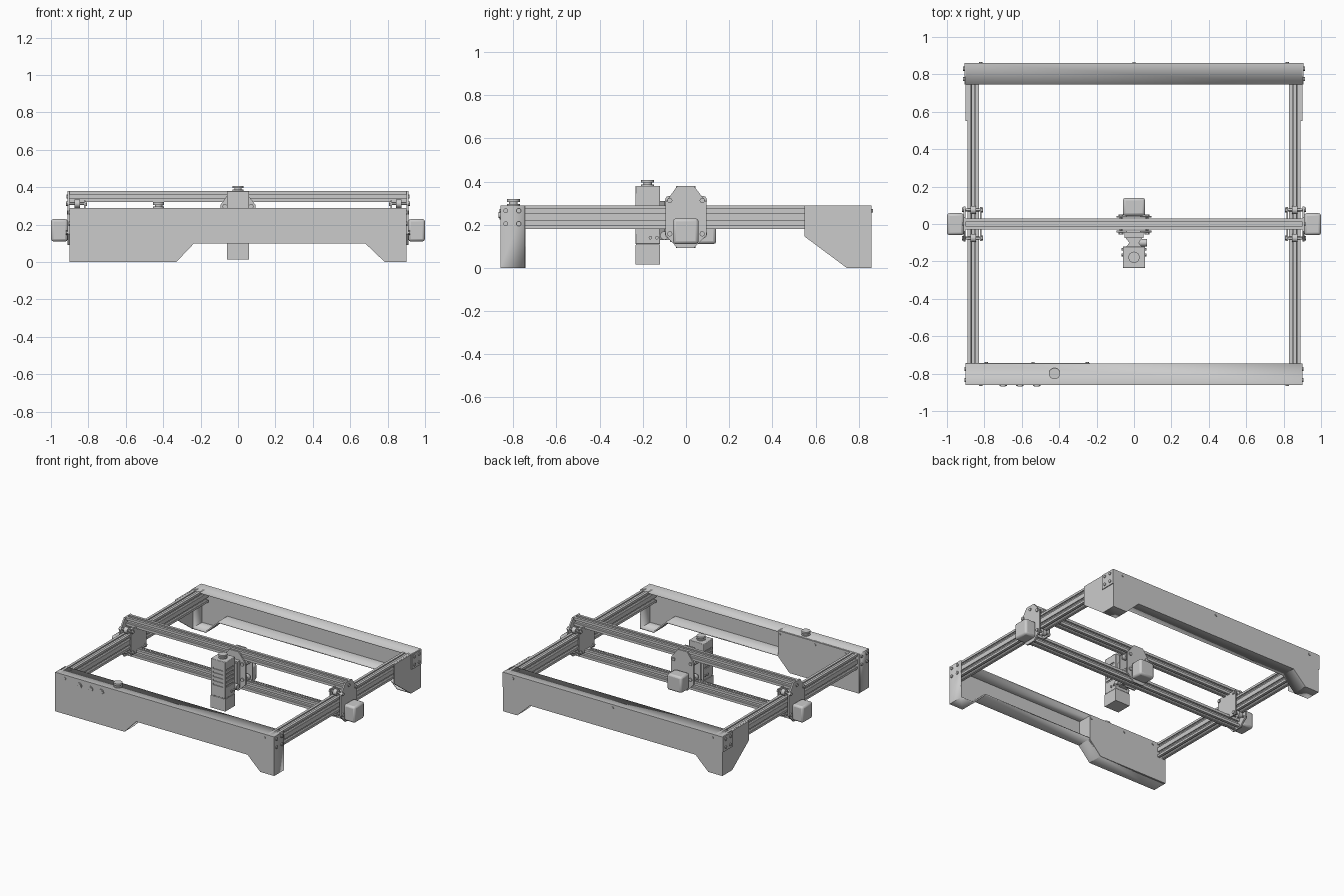
import bpy, bmesh, math
from mathutils import Vector

if "Cube" in bpy.data.objects:
    bpy.data.objects.remove(bpy.data.objects["Cube"])

def place(axis, u, v, w):
    # 2D profile point (u, v) at depth w along the axis
    return {'x': (w, u, v), 'y': (u, w, v), 'z': (u, v, w)}[axis]

def prism(name, pts, axis, lo, hi, open_side=None, wall=0.01, bevel=0):
    bm = bmesh.new()
    a = [bm.verts.new(place(axis, u, v, lo)) for u, v in pts]
    b = [bm.verts.new(place(axis, u, v, hi)) for u, v in pts]
    n = len(pts)
    cap_lo, cap_hi = bm.faces.new(a), bm.faces.new(b)
    for i in range(n):
        j = (i + 1) % n
        bm.faces.new((a[i], a[j], b[j], b[i]))
    bmesh.ops.recalc_face_normals(bm, faces=bm.faces)
    if open_side:
        bmesh.ops.delete(bm, geom=[cap_lo if open_side == 'lo' else cap_hi], context='FACES_ONLY')
    me = bpy.data.meshes.new(name)
    bm.to_mesh(me)
    bm.free()
    ob = bpy.data.objects.new(name, me)
    bpy.context.collection.objects.link(ob)
    if open_side:
        m = ob.modifiers.new("wall", 'SOLIDIFY')
        m.thickness, m.offset, m.use_even_offset = wall, -1, True
    if bevel:
        m = ob.modifiers.new("bevel", 'BEVEL')
        m.width, m.segments = bevel, 2
    return ob

def box(name, x, y, z, bevel=0):
    return prism(name, [(x[0], y[0]), (x[1], y[0]), (x[1], y[1]), (x[0], y[1])], 'z', z[0], z[1], bevel=bevel)

def cyl(name, axis, c, r, lo, hi, n=20):
    pts = [(c[0] + r * math.cos(2 * math.pi * i / n), c[1] + r * math.sin(2 * math.pi * i / n)) for i in range(n)]
    return prism(name, pts, axis, min(lo, hi), max(lo, hi))

def slotted(cx, cy, w, h, u_slots, v_slots):
    # T-slot extrusion outline, counter-clockwise
    notch = [(-.011, 0), (-.011, .006), (-.018, .006), (-.010, .017),
             (.010, .017), (.018, .006), (.011, .006), (.011, 0)]
    edges = [((-w/2, -h/2), (1, 0), w, u_slots), ((w/2, -h/2), (0, 1), h, v_slots),
             ((w/2, h/2), (-1, 0), w, u_slots), ((-w/2, h/2), (0, -1), h, v_slots)]
    pts = []
    for (sx, sy), (dx, dy), ln, slots in edges:
        pts.append((cx + sx, cy + sy))
        for s in slots:
            for t, d in notch:
                k = ln / 2 + s + t
                pts.append((cx + sx + dx*k - dy*d, cy + sy + dy*k + dx*d))
    return pts

# front and back panels: folded channels, open towards the inside
front = [(-.9, 0), (-.33, 0), (-.235, .1), (.68, .1), (.785, 0), (.9, 0), (.9, .29), (-.9, .29)]
back = [(-.9, 0), (-.785, 0), (-.68, .1)] + front[3:]
prism("front_panel", front, 'y', -.86, -.745, open_side='hi')
prism("back_panel", back, 'y', .745, .86, open_side='lo')

# controller housing closing the left part of the front panel
prism("controller_cover", [(-.9, 0), (-.33, 0), (-.235, .1), (-.235, .29), (-.9, .29)], 'y', -.755, -.743)
box("controller_end_wall", (-.245, -.235), (-.855, -.745), (.1, .29))
for x in (-.78, -.53, -.24):
    cyl("cover_screw", 'y', (x - .01, .265), .009, -.743, -.737, 12)

# panel screws
for x in (-.82, .82):
    cyl("front_screw", 'y', (x, .265), .009, -.865, -.86, 12)
for x in (-.82, 0, .82):
    cyl("back_screw", 'y', (x, .265), .009, .86, .866, 12)

# front buttons and stop button
for x in (-.7, -.61, -.52):
    cyl("button_ring", 'y', (x, .245), .02, -.865, -.86)
    cyl("button", 'y', (x, .245), .014, -.868, -.86)
cyl("stop_base", 'z', (-.425, -.8), .03, .29, .296, 24)
cyl("stop_stem", 'z', (-.425, -.8), .02, .296, .306, 24)
cyl("stop_cap", 'z', (-.425, -.8), .03, .306, .32, 24)

# outline shared by the gantry and carriage plates
plate = [(-.04, .092), (.036, .092), (.094, .15), (.094, .305), (.036, .38), (-.04, .38), (-.094, .305), (-.094, .15)]

for s in (-1, 1):
    side = "right" if s > 0 else "left"
    X = lambda a, b: (min(s*a, s*b), max(s*a, s*b))
    # side rail and belt
    prism(side + "_rail", slotted(s*.86, .235, .06, .11, [0], [-.0275, .0275]), 'y', -.84, .84)
    box(side + "_belt", X(.852, .868), (-.75, .75), (.281, .285))
    # rear side plate with corner tab
    prism(side + "_rear_side_plate", [(.745, 0), (.86, 0), (.86, .29), (.55, .29), (.55, .145)], 'x', *X(.891, .901))
    box(side + "_corner_tab", X(.9, .907), (.745, .86), (.178, .288))
    for y in (-.835, -.775, .775, .83):
        for z in (.205, .265):
            cyl(side + "_rail_screw", 'x', (y, z), .011, s*.9, s*(.907 if y < 0 else .913), 12)
    # gantry end plates
    prism(side + "_gantry_outer_plate", plate, 'x', *X(.9, .911))
    prism(side + "_gantry_inner_plate", [(-.09, .14), (.09, .14), (.09, .33), (-.09, .33)], 'x', *X(.815, .824))
    for y in (-.075, .075):
        for z in (.312, .158):
            cyl(side + "_wheel_axle", 'x', (y, z), .008, s*.808, s*.918, 12)
            cyl(side + "_wheel_axle_head", 'x', (y, z), .012, s*.911, s*.92, 12)
            cyl(side + "_wheel_nut", 'x', (y, z), .013, s*.806, s*.815, 6)
            cyl(side + "_wheel", 'x', (y, z), .022, s*.845, s*.875, 24)
    for z in (.35, .13):
        cyl(side + "_beam_screw", 'x', (0, z), .011, s*.911, s*.917, 12)
    # drive motor
    box(side + "_motor", X(.91, 1), (-.06, .058), (.11, .23), bevel=.014)

# gantry beams
for nm, z in (("upper_beam", .35), ("lower_beam", .13)):
    prism(nm, slotted(0, z, .06, .06, [0], [0]), 'x', -.9, .9)

# toothed belt on the lower beam
box("gantry_belt", (-.81, .81), (-.012, .012), (.16, .163))
tooth = box("belt_teeth", (-.8, -.79), (-.012, .012), (.163, .167))
arr = tooth.modifiers.new("repeat", 'ARRAY')
arr.count, arr.use_relative_offset, arr.use_constant_offset = 80, False, True
arr.constant_offset_displace = (.02, 0, 0)

# laser carriage plates, wheels and motor
prism("carriage_front_plate", plate, 'y', -.046, -.036)
prism("carriage_back_plate", plate, 'y', .034, .044)
for x in (-.07, .07):
    for z in (.298, .182):
        cyl("carriage_axle", 'y', (x, z), .008, -.052, .05, 12)
        cyl("carriage_axle_head", 'y', (x, z), .013, -.055, -.046, 12)
        cyl("carriage_axle_nut", 'y', (x, z), .013, .044, .052, 6)
        cyl("carriage_wheel", 'y', (x, z), .022, -.016, .016, 24)
box("carriage_motor", (-.06, .06), (.044, .14), (.11, .23), bevel=.014)

# laser mount with side clamps
box("mount_rail", (-.05, .05), (-.075, -.046), (.12, .32))
prism("mount_dovetail", [(-.045, -.075), (-.025, -.1), (-.04, -.12), (.04, -.12), (.025, -.1), (.045, -.075)], 'z', .13, .31)
cyl("clamp_knob", 'x', (-.1, .15), .02, .03, .07, 20)
for s in (-1, 1):
    for y in (-.135, -.165):
        cyl("laser_side_screw", 'x', (y, .14), .008, s*.06, s*.067, 12)

# laser module with cooling slots
laser = box("laser_module", (-.06, .06), (-.235, -.12), (.11, .38), bevel=.004)
box("laser_nozzle", (-.06, .06), (-.235, -.12), (.015, .106))
box("laser_seam", (-.057, .057), (-.232, -.123), (.1, .115))
cutter = bpy.data.meshes.new("slot_cutter")
bm = bmesh.new()
for i in range(5):
    z = .315 - .03 * i
    for c, d in (((0, -.235, z), (.08, .012, .012)), ((-.06, -.178, z), (.012, .08, .012)), ((.06, -.178, z), (.012, .08, .012))):
        g = bmesh.ops.create_cube(bm, size=1)
        for v in g['verts']:
            v.co = Vector([v.co[k] * d[k] + c[k] for k in range(3)])
bm.to_mesh(cutter)
bm.free()
cut = bpy.data.objects.new("slot_cutter", cutter)
bpy.context.collection.objects.link(cut)
cut.hide_render = True
cut.display_type = 'WIRE'
m = laser.modifiers.new("slots", 'BOOLEAN')
m.operation, m.object, m.solver = 'DIFFERENCE', cut, 'EXACT'

# focus knob on top of the laser
cyl("focus_knob_base", 'z', (0, -.178), .03, .38, .387, 24)
cyl("focus_knob_neck", 'z', (0, -.178), .02, .387, .395, 24)
cyl("focus_knob_cap", 'z', (0, -.178), .03, .395, .408, 24)

# smooth round parts, keep hard edges
for ob in bpy.context.scene.objects:
    ob.select_set(ob is not cut)
bpy.context.view_layer.objects.active = laser
bpy.ops.object.shade_smooth_by_angle(angle=math.radians(30))
cut.hide_set(True)
